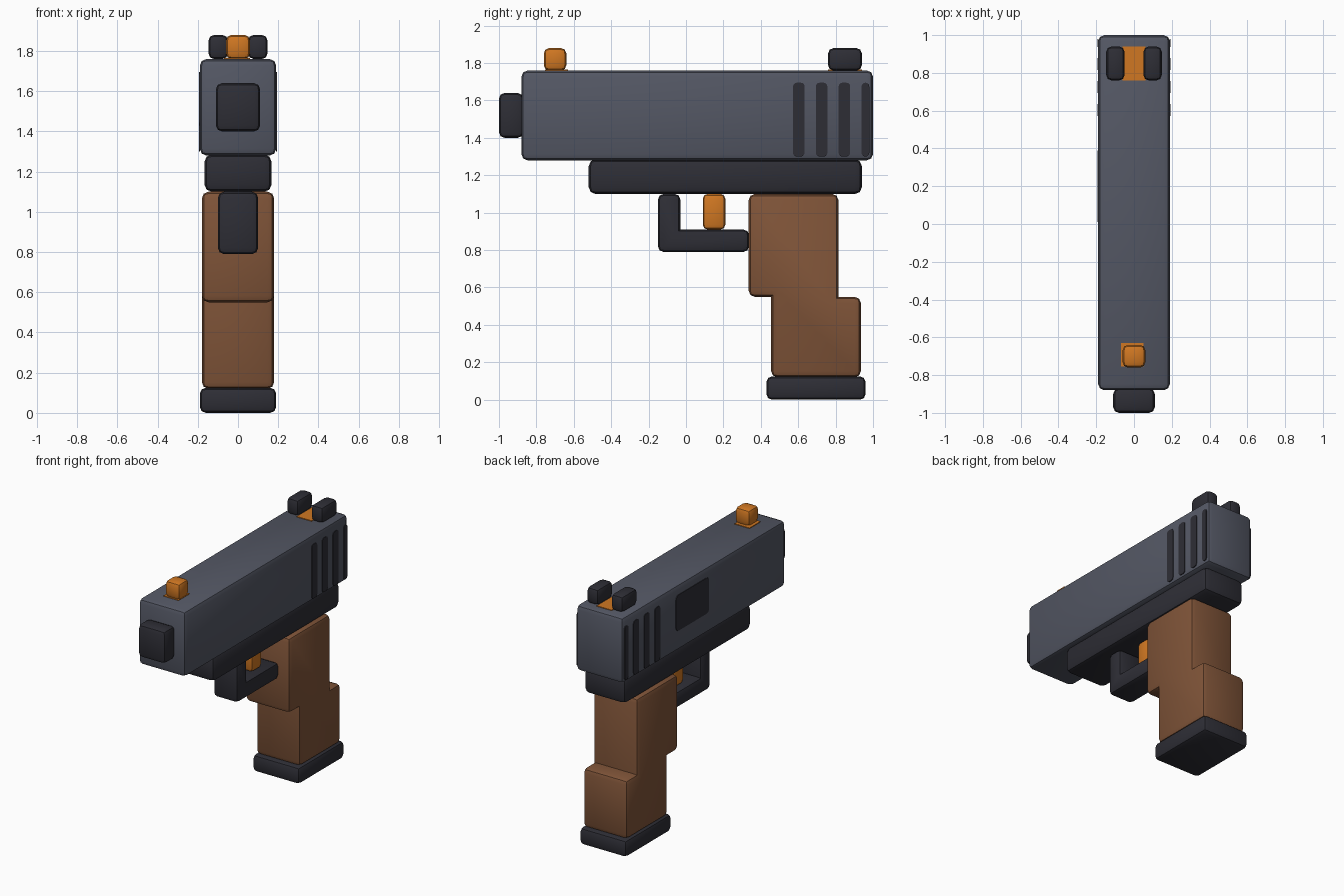
import bpy, bmesh, math

if "Cube" in bpy.data.objects:
    bpy.data.objects.remove(bpy.data.objects["Cube"])


def material(name, rgb):
    m = bpy.data.materials.new(name)
    m.diffuse_color = (*rgb, 1)
    m.use_nodes = True
    m.node_tree.nodes["Principled BSDF"].inputs["Base Color"].default_value = m.diffuse_color
    return m


STEEL = material("slate_grey", (0.088, 0.096, 0.128))
DARK = material("charcoal", (0.027, 0.027, 0.036))
WOOD = material("brown", (0.215, 0.089, 0.040))
ORANGE = material("orange", (0.63, 0.185, 0.016))


def extrude_profile(name, pts, x0, x1, mat, bevel=0.0, segments=2):
    """Extrude a (y, z) outline along x and round only its convex edges."""
    bm = bmesh.new()
    face = bm.faces.new([bm.verts.new((x0, y, z)) for y, z in pts])
    ext = bmesh.ops.extrude_face_region(bm, geom=[face])
    moved = [g for g in ext["geom"] if isinstance(g, bmesh.types.BMVert)]
    bmesh.ops.translate(bm, verts=moved, vec=(x1 - x0, 0, 0))
    bmesh.ops.recalc_face_normals(bm, faces=bm.faces)
    if bevel:
        convex = [e for e in bm.edges if e.calc_face_angle_signed() > 0.1]
        bmesh.ops.bevel(bm, geom=convex, offset=bevel, segments=segments,
                        profile=0.5, affect='EDGES', clamp_overlap=True)
    mesh = bpy.data.meshes.new(name)
    bm.to_mesh(mesh)
    bm.free()
    mesh.materials.append(mat)
    obj = bpy.data.objects.new(name, mesh)
    bpy.context.collection.objects.link(obj)
    if bevel:
        bpy.ops.object.select_all(action='DESELECT')
        obj.select_set(True)
        bpy.context.view_layer.objects.active = obj
        bpy.ops.object.shade_smooth_by_angle(angle=math.radians(40))
    return obj


def block(name, x, y, z, mat, bevel=0.033):
    pts = [(y[0], z[0]), (y[1], z[0]), (y[1], z[1]), (y[0], z[1])]
    return extrude_profile(name, pts, x[0], x[1], mat, bevel)


def rounded_plate(name, side, y, z, r, mat):
    """Thin painted plate with rounded corners on a side of the slide."""
    pts = []
    for cy, cz, start in ((y[1] - r, z[1] - r, 0), (y[0] + r, z[1] - r, 90),
                          (y[0] + r, z[0] + r, 180), (y[1] - r, z[0] + r, 270)):
        for k in range(4):
            a = math.radians(start + 30 * k)
            pts.append((cy + r * math.cos(a), cz + r * math.sin(a)))
    return extrude_profile(name, pts, side * 0.188, side * 0.194, mat)


# Upper body
block("slide", (-0.19, 0.19), (-0.88, 1.0), (1.28, 1.76), STEEL)
block("muzzle", (-0.11, 0.11), (-1.0, -0.87), (1.40, 1.64), DARK, 0.03)
block("frame", (-0.167, 0.167), (-0.52, 0.94), (1.10, 1.285), DARK, 0.036)

# Stepped grip and its base
extrude_profile("grip", [(0.455, 0.12), (0.935, 0.12), (0.935, 0.55), (0.815, 0.55),
                         (0.815, 1.10), (0.335, 1.10), (0.335, 0.55), (0.455, 0.55)],
                -0.18, 0.18, WOOD, 0.033)
block("grip_base", (-0.19, 0.19), (0.43, 0.96), (0.0, 0.125), DARK, 0.03)

# L-shaped guard and trigger
extrude_profile("trigger_guard", [(-0.15, 0.79), (0.337, 0.79), (0.337, 0.91),
                                  (-0.03, 0.91), (-0.03, 1.10), (-0.15, 1.10)],
                -0.1, 0.1, DARK, 0.03)
block("trigger", (-0.05, 0.05), (0.09, 0.21), (0.91, 1.10), ORANGE, 0.025)

# Sights with their painted patches
block("front_sight", (-0.06, 0.06), (-0.76, -0.64), (1.76, 1.88), ORANGE, 0.028)
block("front_sight_patch", (-0.07, 0.05), (-0.755, -0.63), (1.758, 1.765), ORANGE, 0)
for side, label in ((-1, "left"), (1, "right")):
    block("rear_sight_" + label, sorted((side * 0.05, side * 0.147)),
          (0.76, 0.94), (1.76, 1.88), DARK, 0.028)
block("rear_sight_patch", (-0.06, 0.06), (0.76, 0.94), (1.758, 1.765), ORANGE, 0)

# Dark grip stripes on both sides of the slide
for side in (-1, 1):
    for y0, y1 in ((0.572, 0.634), (0.694, 0.756), (0.816, 0.878), (0.938, 0.98)):
        rounded_plate("slide_stripe", side, (y0, y1), (1.30, 1.695), 0.02, DARK)

# Side port on the left
rounded_plate("side_port", -1, (0.01, 0.39), (1.43, 1.69), 0.03, DARK)
